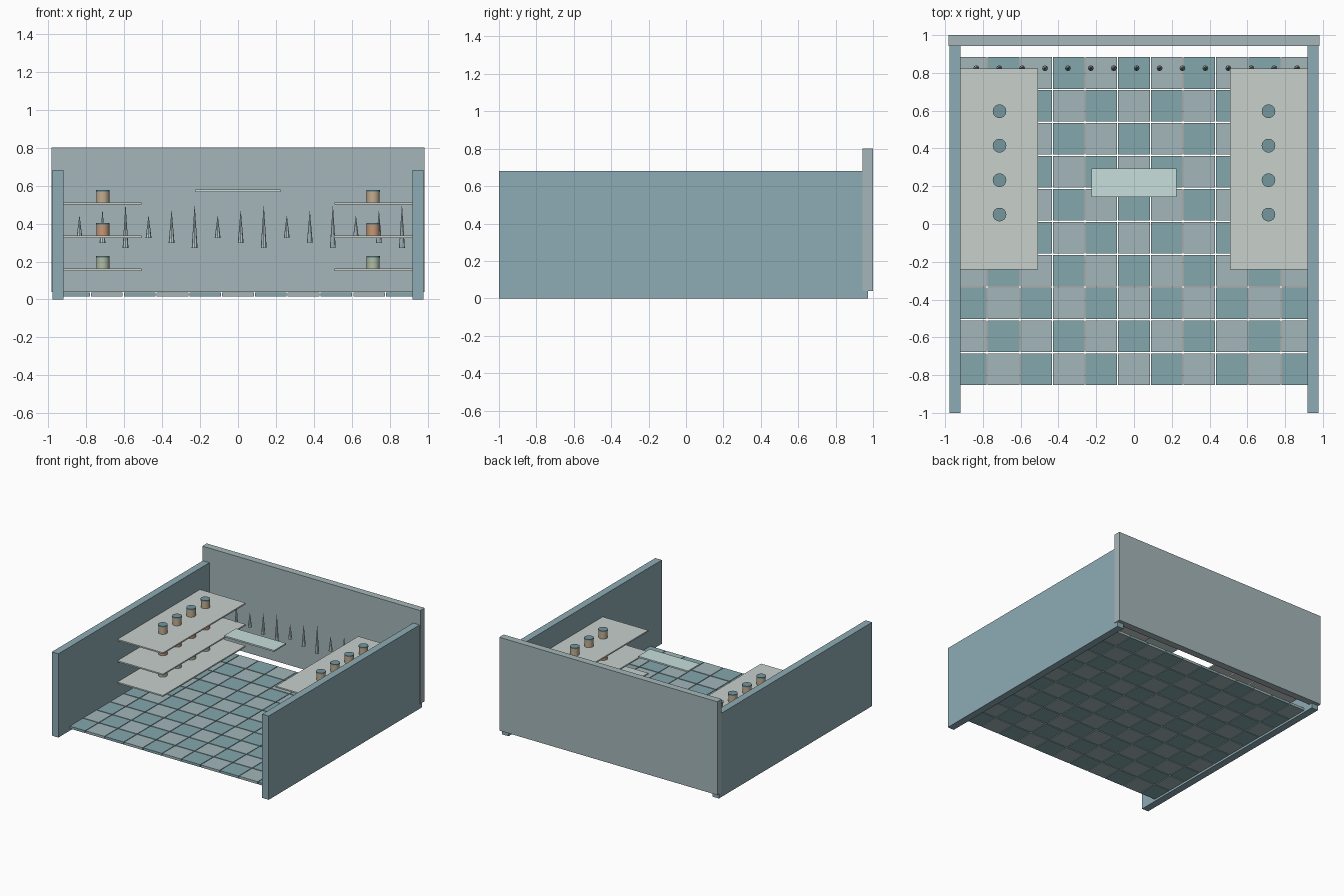
import bpy
import math

if "Cube" in bpy.data.objects:
    bpy.data.objects.remove(bpy.data.objects["Cube"])


def material(name, rgb):
    m = bpy.data.materials.new(name)
    m.diffuse_color = (*rgb, 1)
    m.use_nodes = True
    m.node_tree.nodes["Principled BSDF"].inputs["Base Color"].default_value = m.diffuse_color
    return m


WALL = material("wall_blue", (0.27, 0.41, 0.46))
BACK = material("back_grey_blue", (0.38, 0.47, 0.49))
DARK = material("tile_dark", (0.23, 0.39, 0.42))
LIGHT = material("tile_light", (0.36, 0.47, 0.49))
SHELF = material("shelf_pale", (0.58, 0.63, 0.60))
PANEL = material("panel_pale", (0.57, 0.74, 0.72))
SPIKE = material("spike_ice", (0.55, 0.68, 0.72))
LID = material("lid_teal", (0.18, 0.31, 0.34))
JARS = [material("jar_green", (0.42, 0.50, 0.37)),
        material("jar_orange", (0.56, 0.31, 0.18)),
        material("jar_tan", (0.54, 0.42, 0.28))]


def box(name, x, y, z, mat):
    """Box from (min, max) pairs on each axis."""
    bpy.ops.mesh.primitive_cube_add(size=1, location=[sum(a) / 2 for a in (x, y, z)])
    ob = bpy.context.object
    ob.scale = [a[1] - a[0] for a in (x, y, z)]
    bpy.ops.object.transform_apply(location=False, rotation=False)
    ob.name = name
    ob.data.materials.append(mat)


def cone(name, x, y, z0, z1, r0, r1, sides, mat):
    bpy.ops.mesh.primitive_cone_add(vertices=sides, radius1=r0, radius2=r1, depth=z1 - z0,
                                    location=(x, y, (z0 + z1) / 2))
    ob = bpy.context.object
    ob.name = name
    ob.data.materials.append(mat)
    bpy.ops.object.shade_smooth_by_angle(angle=math.radians(40))


# Walls
box("back_wall", (-0.982, 0.982), (0.943, 1.0), (0.04, 0.8), BACK)
for side, s in (("left", -1), ("right", 1)):
    box(side + "_wall", sorted((s * 0.918, s * 0.977)), (-1.0, 0.972), (0, 0.682), WALL)

# Checkered floor, separate tiles with narrow gaps
PX, PY, HALF = 0.1727, 0.1743, 0.0835
for row in range(10):
    for col in range(11):
        cx, cy = (col - 5) * PX, 0.015 + (row - 4.5) * PY
        box("floor_tile", (cx - HALF, cx + HALF), (cy - HALF, cy + HALF), (0.017, 0.037),
            DARK if (row + col) % 2 == 0 else LIGHT)

# Shelves on both sides, each carrying four lidded jars
for s in (-1, 1):
    for level, z in enumerate((0.151, 0.325, 0.499)):
        box("shelf", sorted((s * 0.508, s * 0.92)), (-0.24, 0.823), (z, z + 0.011), SHELF)
        for k in range(4):
            y = 0.05 + 0.1823 * k
            cone("jar", s * 0.712, y, z + 0.011, z + 0.070, 0.034, 0.034, 24, JARS[level])
            cone("jar_lid", s * 0.712, y, z + 0.068, z + 0.078, 0.036, 0.036, 24, LID)

# Floating centre panel
box("centre_panel", (-0.225, 0.225), (0.143, 0.295), (0.567, 0.579), PANEL)

# Row of spikes in three alternating lengths
for i in range(15):
    h = (0.115, 0.168, 0.22)[i % 3]
    cone("spike", -0.835 + 0.1213 * i, 0.825, 0.381 - h / 2, 0.381 + h / 2, 0.0155, 0.001, 8, SPIKE)
